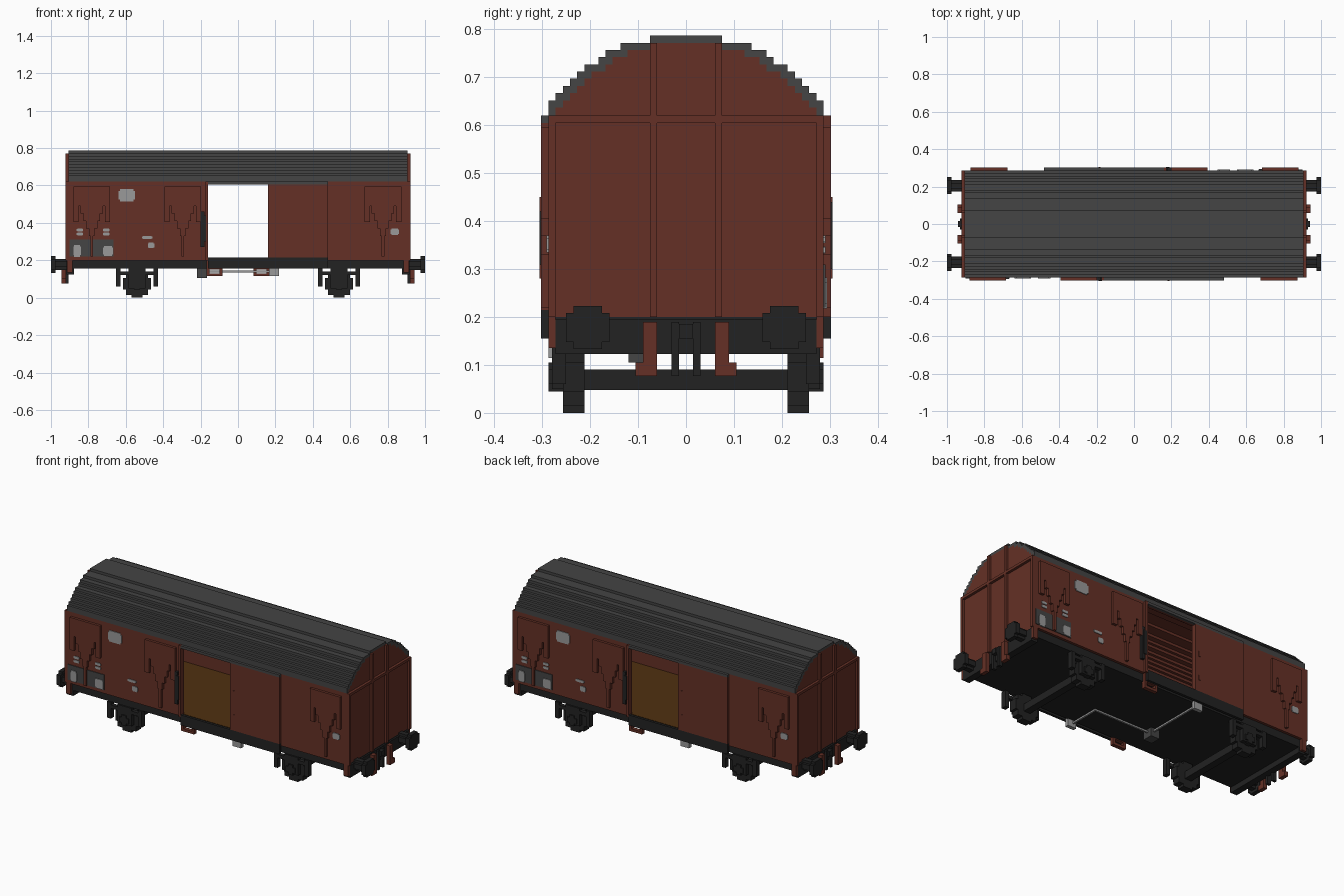
import bpy
import bmesh
from math import sqrt

default_cube = bpy.data.objects.get("Cube")
if default_cube:
    bpy.data.objects.remove(default_cube, do_unlink=True)


def material(name, red, green, blue):
    mat = bpy.data.materials.new(name)
    mat.use_nodes = True
    mat.diffuse_color = (red, green, blue, 1)
    shader = mat.node_tree.nodes["Principled BSDF"]
    shader.inputs["Base Color"].default_value = (red, green, blue, 1)
    return mat


BROWN = material("oxide brown", .13, .03, .019)
ROOF = material("roof grey", .058, .058, .058)
BLACK = material("chassis black", .016, .016, .016)
LIGHT = material("light grey", .32, .32, .32)
WOOD = material("floor wood", .08, .03, .005)

# Shared dimensions: block size, wall planes, heights and door edge
STEP = .015
WALL, OUTER = .287, .302
SILL, EAVE, BOTTOM = .2, .62, .155
END, DOOR, AXLE = .907, .16, .54


def box(x, y, z):
    """One block given by its three ranges."""
    return x, y, z


def finish(name, mat, bm):
    bmesh.ops.recalc_face_normals(bm, faces=bm.faces)
    mesh = bpy.data.meshes.new(name)
    bm.to_mesh(mesh)
    bm.free()
    mesh.materials.append(mat)
    obj = bpy.data.objects.new(name, mesh)
    bpy.context.collection.objects.link(obj)
    return obj


def part(name, mat, boxes, turned=True):
    """Blocks as one object; turned adds the copy rotated half a turn about z."""
    bm = bmesh.new()
    for sign in ((1, -1) if turned else (1,)):
        for xs, ys, zs in boxes:
            cube = bmesh.ops.create_cube(bm, size=1)["verts"]
            for v in cube:
                x, y, z = (r[0] if c < 0 else r[1] for c, r in zip(v.co, (xs, ys, zs)))
                v.co = (x * sign, y * sign, z)
    return finish(name, mat, bm)


def extrude(name, mat, profile, x0, x1):
    """Closed y-z profile extruded along x."""
    bm = bmesh.new()
    face = bm.faces.new([bm.verts.new((x0, y, z)) for y, z in profile])
    moved = bmesh.ops.extrude_face_region(bm, geom=[face])["geom"]
    verts = [g for g in moved if isinstance(g, bmesh.types.BMVert)]
    bmesh.ops.translate(bm, verts=verts, vec=(x1 - x0, 0, 0))
    bm.faces.ensure_lookup_table()
    return finish(name, mat, bm)


def stepped_disc(x, y, z, radius, axis):
    """Round block disc: x or y is a range along the chosen axis."""
    rows = int(radius / STEP + .5)
    blocks = []
    for i in range(rows):
        half = max(STEP, round(sqrt(radius**2 - (i * STEP + STEP / 2)**2) / STEP) * STEP)
        for low in (z + i * STEP, z - (i + 1) * STEP):
            level = (low, low + STEP)
            if axis == "x":
                blocks.append(box(x, (y - half, y + half), level))
            else:
                blocks.append(box((x - half, x + half), y, level))
    return blocks


# Stepped arch of the roof: half widths from the ridge down
WIDTHS = (.075, .137, .168, .183, .212, .227, .242, .257, .272, WALL)
RIDGE = .787


def arch(inset, base):
    side = []
    for i, w in enumerate(WIDTHS):
        top = RIDGE - i * STEP - inset
        side += [(w - inset, top), (w - inset, top - STEP)]
    side[-1] = (WALL - inset, base)
    return [(-y, z) for y, z in reversed(side)] + side


def shell(outer, inner):
    return arch(outer, EAVE) + arch(inner, EAVE)[::-1]


extrude("roof", ROOF, shell(0, STEP), -END, END)
extrude("ceiling", BROWN, shell(STEP, STEP * 1.8), -END + STEP, END - STEP)
for side, x in (("right", END - STEP), ("left", -END)):
    extrude("end_wall_" + side, BROWN, arch(STEP, SILL), x, x + STEP)

# Side walls, with a door opening on each side
wall_y = (-WALL, -WALL + STEP)
part("side_walls", BROWN, [
    box((-END, -DOOR), wall_y, (SILL, EAVE)),
    box((DOOR, END), wall_y, (SILL, EAVE)),
    box((-DOOR, DOOR), wall_y, (EAVE - STEP, EAVE)),
])

# Ribs on the end walls
rib_x = (END, END + STEP)
rib_ys = [(-.075, -.06), (.06, .075), (-WALL, -WALL + STEP), (WALL - STEP, WALL)]
ribs = [box(rib_x, y, (SILL, EAVE if abs(y[0]) > .2 else RIDGE - STEP)) for y in rib_ys]
ribs.append(box(rib_x, (-WALL, WALL), (EAVE - STEP, EAVE)))
part("end_ribs", BROWN, ribs)

# Sliding doors, rails and handles
proud = (-OUTER, -WALL)
part("sliding_doors", BROWN, [box((DOOR, .48), proud, (SILL + STEP, EAVE - STEP))])
part("door_top_rails", ROOF, [box((-DOOR, .48), proud, (EAVE - STEP, EAVE))])
part("door_bottom_rails", BLACK, [box((-DOOR, .48), proud, (BOTTOM, SILL + STEP))])
part("door_posts", BROWN, [box((-.175, -DOOR), proud, (SILL, EAVE))])
part("door_handles", BLACK, [
    box((-.2, -.18), (-OUTER, -WALL), (.27, .46)),
    box((-.19, -.17), (-OUTER - .004, -WALL), (.3, .44)),
])
part("door_latches", BROWN, [
    box((.18, .19), (-OUTER - .004, -OUTER), (z, z + .03)) for z in (.28, .42)
])

# Y-shaped braces on the walls
braces = []
for cx in (-.782, -.295, .775):
    braces.append(box((cx - .098, cx + .098), proud, (.49, .595)))
    for sign in (-1, 1):
        braces.append(box(sorted_x := tuple(sorted((cx + sign * .07, cx + sign * .098))), proud, (.405, .49)))
    for i in range(4):
        half = .06 - i * STEP
        braces.append(box((cx - half, cx + half), proud, (.45 - i * .04, .49 - i * .04)))
    braces.append(box((cx - STEP / 2, cx + STEP / 2), proud, (.22, .33)))
part("wall_braces", BROWN, braces)

# Painted panels and pale marks
part("dark_panels", ROOF, [box((-.9, -.665), (-WALL - .004, -WALL), (.22, .31))])


def mark(cx, cz, width, height, depth=.004):
    y = (-WALL - depth, -WALL)
    w, h = width / 2, height / 2
    return [box((cx - w, cx + w), y, (cz - h * .7, cz + h * .7)),
            box((cx - w * .8, cx + w * .8), y, (cz - h, cz + h))]


marks = mark(-.595, .548, .09, .065) + mark(.838, .352, .045, .035)
marks += mark(-.86, .25, .04, .065, .007) + mark(-.695, .25, .055, .055, .007)
for cx in (-.845, -.705):
    for z in (.34, .362):
        marks += mark(cx, z, .035, STEP)
marks += mark(-.485, .322, .055, STEP) + mark(-.465, .28, .035, .03)
part("pale_marks", LIGHT, marks)

# Floor and underframe
inner = (-WALL + STEP, WALL - STEP)
part("floor", WOOD, [box((-END + STEP, END - STEP), inner, (SILL, SILL + .008))], False)
part("underframe", BLACK, [box((-END, END), (-.272, .272), (BOTTOM, SILL))], False)
part("headstocks", BLACK, [box((END - .03, END + .01), (-.272, .272), (.123, SILL - .005))])
part("corner_posts", BROWN, [
    box((.885, .915), y, (.135, SILL)) for y in (wall_y, (WALL - STEP, WALL))
])

# Buffers
buffers = []
for y in (-.205, .205):
    buffers += stepped_disc((.975, 1), y, .178, .052, "x")
    buffers += stepped_disc((END, .975), y, .178, .024, "x")
part("buffers", BLACK, buffers)

# Couplings: hook with two posts, and brown brake hoses
part("coupling_hooks", BLACK, [
    box((END, .93), (-.03, -STEP), (.077, .19)),
    box((END, .93), (STEP, .03), (.077, .19)),
    box((END, .94), (-STEP, STEP), (.155, .185)),
])
hoses = []
for sign in (-1, 1):
    for near, far, low, high in ((.06, .09, .077, .19), (.09, .105, .077, .105)):
        hoses.append(box((.92, .943), tuple(sorted((sign * near, sign * far))), (low, high)))
part("brake_hoses", BROWN, hoses)

# Wheelsets with axle boxes, guards and springs
wheels, gear = [], []
for y_side in (-1, 1):
    def span(a, b):
        return tuple(sorted((y_side * a, y_side * b)))
    wheels += stepped_disc(AXLE, span(.212, .257), .075, .075, "y")
    gear += stepped_disc(AXLE, span(.257, WALL), .075, .03, "y")
    gear.append(box((AXLE - .045, AXLE + .045), span(.257, .28), (.05, BOTTOM)))
    gear.append(box((AXLE - .11, AXLE + .11), span(.257, .28), (.12, .14)))
    for side in (-1, 1):
        cx = AXLE + side * .1
        gear.append(box((cx - .012, cx + .012), span(.25, .28), (.06, BOTTOM)))
part("wheels", BLACK, wheels)
part("axle_gear", BLACK, gear)
part("axles", BLACK, [box((AXLE - .021, AXLE + .021), (-.212, .212), (.048, .09))])

# Hanging steps below the doors
steps = [box((-.168, -.083), (-WALL, -.265), (z, z + STEP)) for z in (.115, .15)]
steps += [box((x, x + STEP), (-WALL, -.265), (.115, SILL)) for x in (-.168, -.098)]
part("door_steps", BROWN, steps)

# Brake levers and linkage
part("brake_levers", LIGHT, [box((.165, .22), (-WALL, -.265), (.115, .16))])
part("brake_valve", ROOF, [box((-.22, -.165), (-.12, -.06), (.105, BOTTOM))], False)
rod_z = (.135, .145)
part("brake_rods", LIGHT, [
    box((-.19, .19), (-.095, -.085), rod_z),
    box((.18, .19), (-.27, -.085), rod_z),
    box((-.19, -.18), (-.085, .27), rod_z),
], False)
